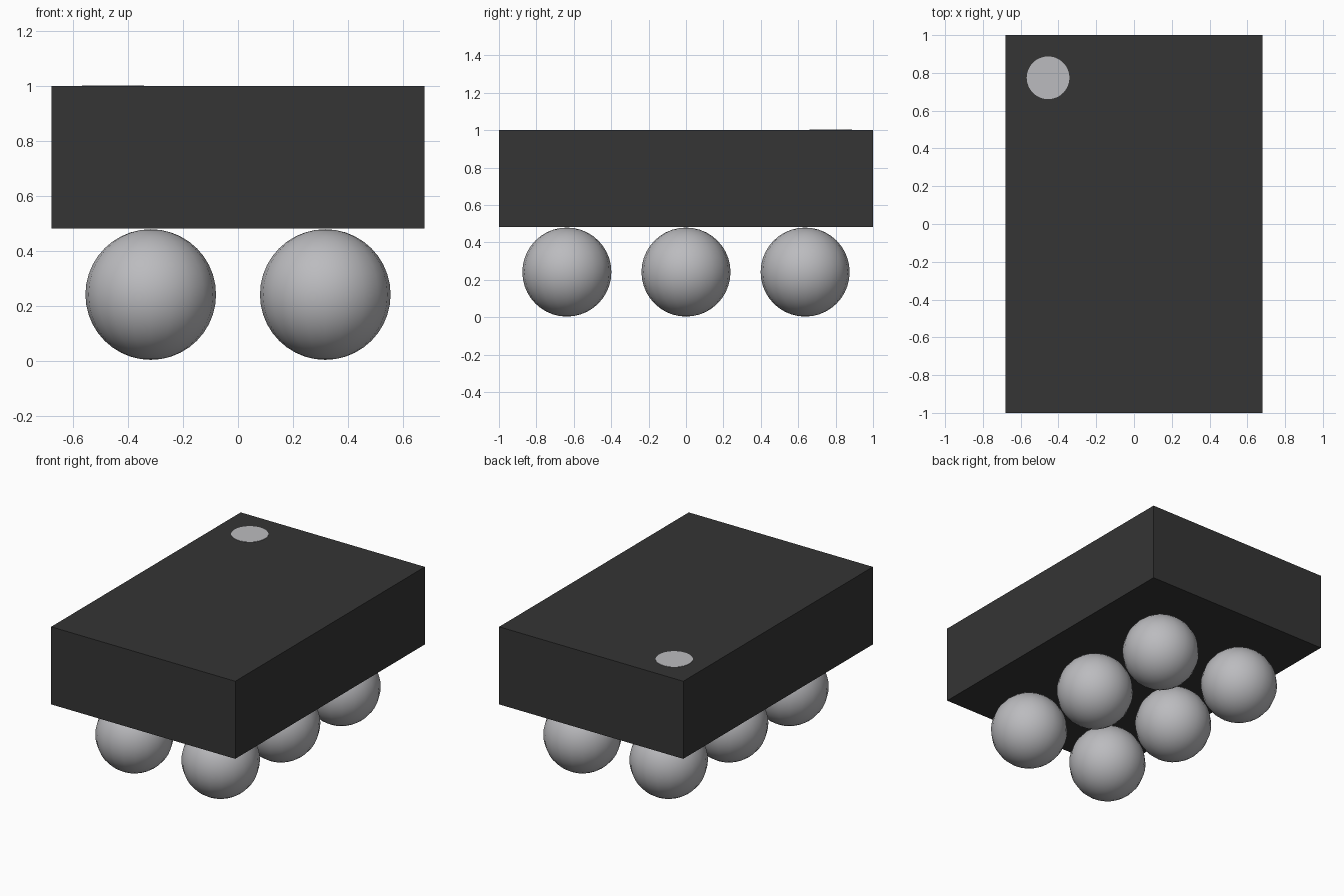
import bpy

if "Cube" in bpy.data.objects:
    bpy.data.objects.remove(bpy.data.objects["Cube"])


def material(name, value):
    m = bpy.data.materials.new(name)
    m.diffuse_color = (value[0], value[1], value[2], 1)
    m.use_nodes = True
    m.node_tree.nodes["Principled BSDF"].inputs["Base Color"].default_value = m.diffuse_color
    return m


black = material("black_plastic", (0.035, 0.035, 0.035))
silver = material("silver_solder", (0.5, 0.5, 0.52))
grey = material("marker_grey", (0.5, 0.5, 0.52))


def finish(name, mat):
    ob = bpy.context.object
    ob.name = name
    ob.data.materials.append(mat)
    return ob


# package body
bpy.ops.mesh.primitive_cube_add(size=1, location=(0, 0, 0.741))
body = finish("package_body", black)
body.scale = (1.36, 2, 0.518)

# pin one marker, a thin disc on the top
bpy.ops.mesh.primitive_cylinder_add(vertices=48, radius=0.113, depth=0.004,
                                    location=(-0.455, 0.774, 1.0))
finish("pin_marker", grey)

# solder balls in a two by three grid
for i, x in enumerate((-0.318, 0.318)):
    for j, y in enumerate((-0.637, 0, 0.637)):
        bpy.ops.mesh.primitive_uv_sphere_add(segments=20, ring_count=20, radius=0.238,
                                             location=(x, y, 0.241))
        finish(f"solder_ball_{i}_{j}", silver)
        bpy.ops.object.shade_smooth()
